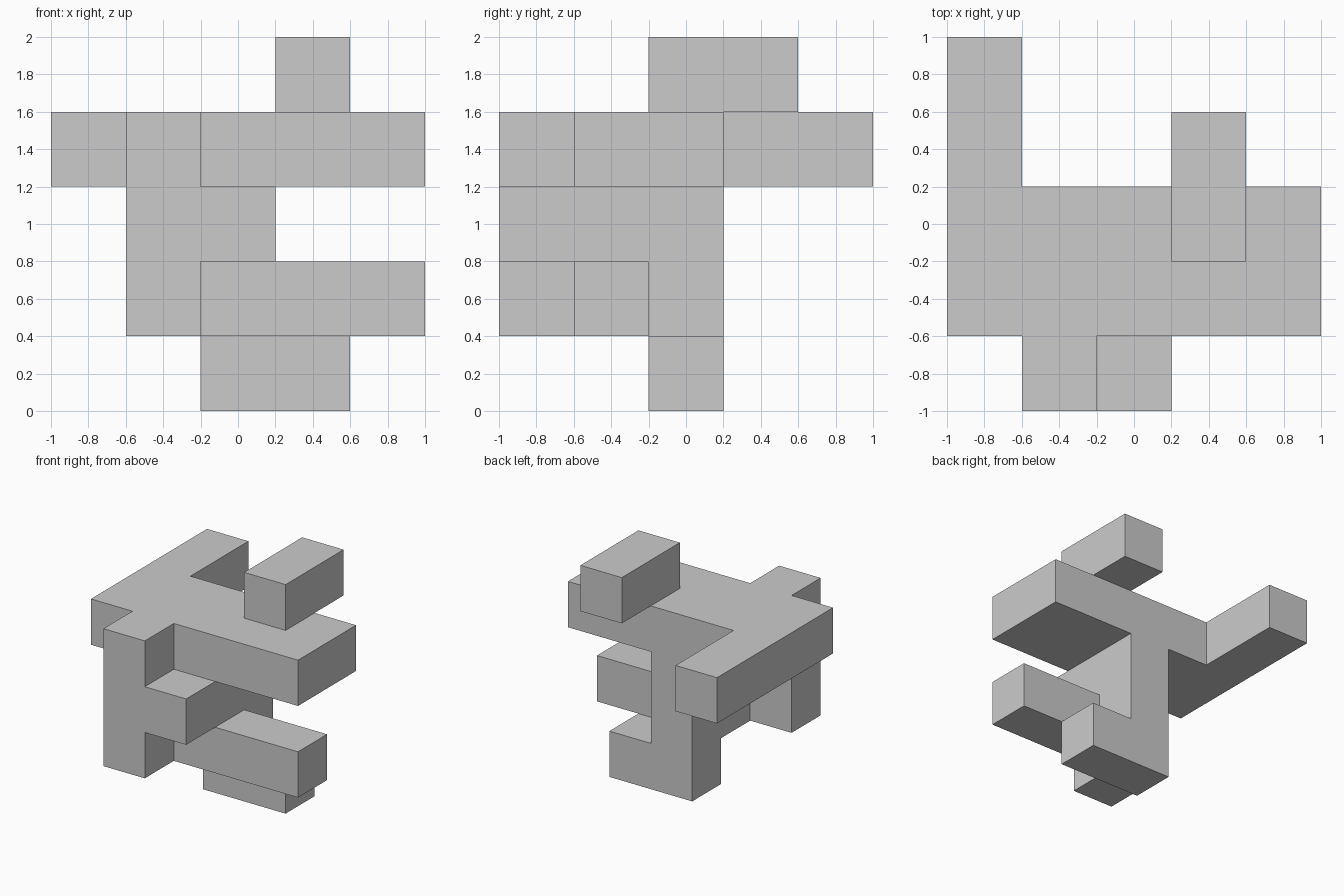
import bpy
import bmesh
import math
from mathutils import Vector

if "Cube" in bpy.data.objects:
    bpy.data.objects.remove(bpy.data.objects["Cube"])

CELL = 0.4  # the model is a 5 x 5 x 5 grid of cells

# Bars as inclusive cell ranges: (x0, x1), (y0, y1), (z0, z1)
BARS = {
    "foot":        ((2, 3), (2, 2), (0, 0)),
    "rear_column": ((2, 2), (2, 2), (1, 2)),
    "lower_arm":   ((2, 4), (1, 1), (1, 1)),
    "middle_beam": ((2, 2), (0, 1), (2, 2)),
    "front_post":  ((1, 1), (0, 0), (1, 3)),
    "upper_slab":  ((1, 4), (1, 2), (3, 3)),
    "side_rail":   ((0, 0), (1, 4), (3, 3)),
    "top_block":   ((3, 3), (2, 3), (4, 4)),
}


def span(r):
    return range(r[0], r[1] + 1)


cells = {(x, y, z) for bx, by, bz in BARS.values()
         for x in span(bx) for y in span(by) for z in span(bz)}

# Outer skin: one quad wherever a filled cell meets an empty one
bm = bmesh.new()
origin = Vector((-1, -1, 0))
for cell in cells:
    for axis in range(3):
        for side in (-1, 1):
            n = Vector((0, 0, 0))
            n[axis] = side
            if tuple(int(c + d) for c, d in zip(cell, n)) in cells:
                continue
            u = Vector((0, 0, 0))
            u[(axis + 1) % 3] = 0.5
            v = n.cross(u)
            mid = Vector(cell) + Vector((0.5, 0.5, 0.5)) + n * 0.5
            corners = (mid - u - v, mid + u - v, mid + u + v, mid - u + v)
            bm.faces.new([bm.verts.new(origin + c * CELL) for c in corners])

# Weld, then merge coplanar quads into clean flat faces
bmesh.ops.remove_doubles(bm, verts=bm.verts, dist=0.001)
bmesh.ops.dissolve_limit(bm, angle_limit=math.radians(1),
                         verts=bm.verts, edges=bm.edges)

mesh = bpy.data.meshes.new("block_structure")
bm.to_mesh(mesh)
bm.free()
bpy.context.collection.objects.link(bpy.data.objects.new("block_structure", mesh))
